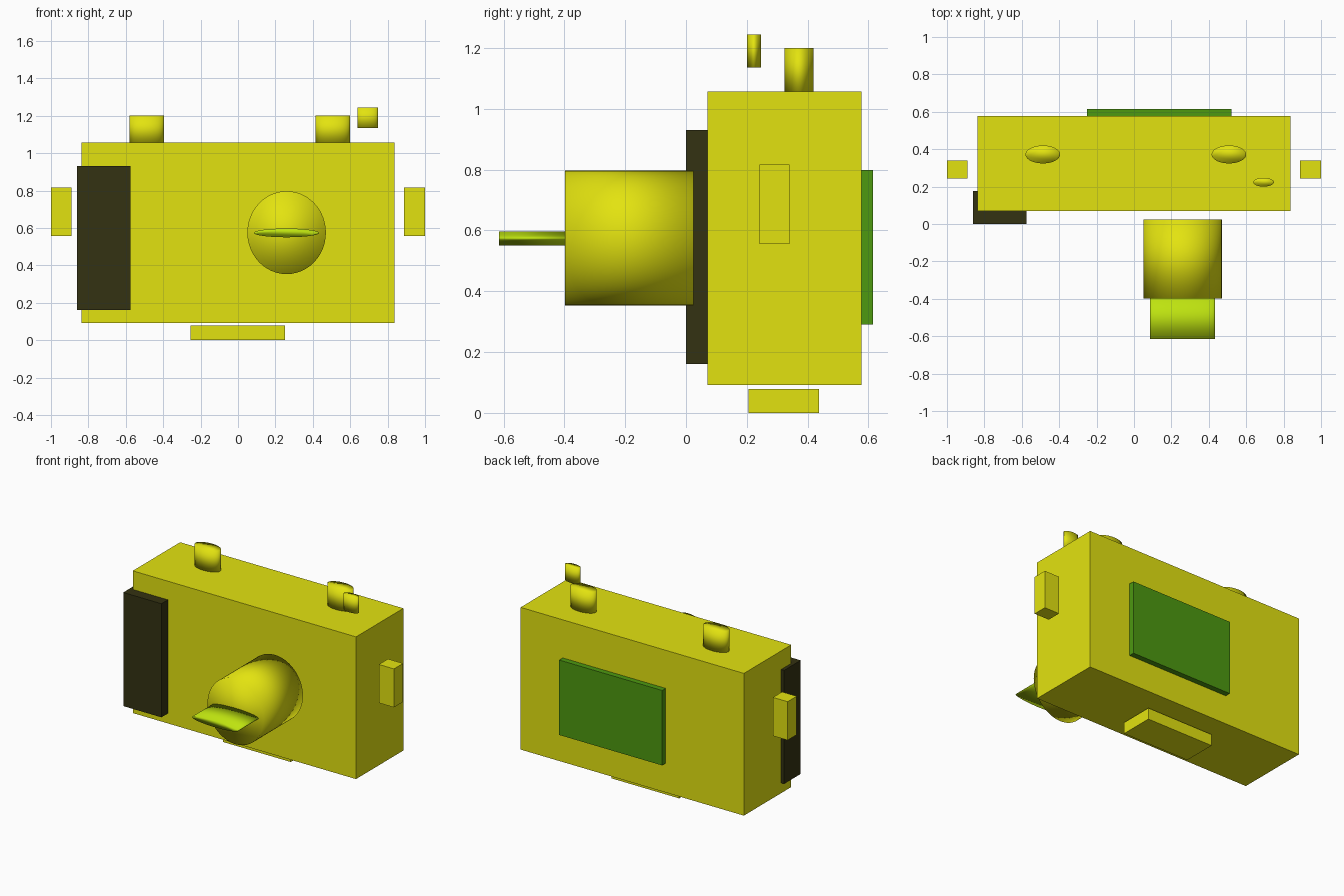
import bpy
import bmesh
from math import pi
from mathutils import Matrix, Vector

if "Cube" in bpy.data.objects:
    bpy.data.objects.remove(bpy.data.objects["Cube"])


def material(name, rgb):
    m = bpy.data.materials.new(name)
    m.diffuse_color = (*rgb, 1.0)
    m.use_nodes = True
    m.node_tree.nodes["Principled BSDF"].inputs["Base Color"].default_value = m.diffuse_color
    return m


YELLOW = material("camera yellow", (0.768, 0.768, 0.005))
DARK = material("grip dark olive", (0.034, 0.032, 0.006))
LIME = material("glass lime", (0.515, 0.768, 0.005))
GREEN = material("screen green", (0.074, 0.319, 0.005))


def make(name, bm, lo, hi, mat, smooth=False):
    """Fit a unit-sized mesh to the box lo..hi and add it to the scene."""
    lo, hi = Vector(lo), Vector(hi)
    bm.transform(Matrix.Translation((lo + hi) / 2) @ Matrix.Diagonal((*(hi - lo), 1)))
    for f in bm.faces:
        f.smooth = smooth
    me = bpy.data.meshes.new(name)
    bm.to_mesh(me)
    bm.free()
    me.materials.append(mat)
    ob = bpy.data.objects.new(name, me)
    bpy.context.collection.objects.link(ob)
    return ob


def box(name, lo, hi, mat):
    bm = bmesh.new()
    bmesh.ops.create_cube(bm, size=1)
    return make(name, bm, lo, hi, mat)


def cylinder(name, lo, hi, mat, along_y=False):
    # smooth all over, so the caps shade as if rounded
    bm = bmesh.new()
    rot = Matrix.Rotation(pi / 2, 4, 'X') if along_y else Matrix()
    bmesh.ops.create_cone(bm, cap_ends=True, segments=48, radius1=0.5,
                          radius2=0.5, depth=1, matrix=rot)
    return make(name, bm, lo, hi, mat, smooth=True)


# Body, grip, rear screen and base plate
box("body", (-0.838, 0.07, 0.092), (0.836, 0.577, 1.056), YELLOW)
box("grip", (-0.86, 0.0, 0.16), (-0.575, 0.177, 0.93), DARK)
box("screen", (-0.252, 0.56, 0.29), (0.52, 0.615, 0.798), GREEN)
box("base_plate", (-0.255, 0.205, 0.0), (0.252, 0.438, 0.078), YELLOW)

# Strap lugs on both sides
for side, x0, x1 in (("left", -1.0, -0.89), ("right", 0.887, 1.0)):
    box(side + "_strap_lug", (x0, 0.242, 0.556), (x1, 0.34, 0.817), YELLOW)

# Lens barrel and the flat glass in front of it
cylinder("lens_barrel", (0.05, -0.398, 0.353), (0.47, 0.025, 0.797), YELLOW, True)
cylinder("lens_glass", (0.085, -0.615, 0.55), (0.433, -0.39, 0.597), LIME, True)

# Dials on top and the small shutter button
for side, x0 in (("left", -0.58), ("right", 0.415)):
    cylinder(side + "_dial", (x0, 0.324, 1.05), (x0 + 0.185, 0.42, 1.2), YELLOW)
cylinder("shutter_button", (0.638, 0.2, 1.135), (0.748, 0.247, 1.244), YELLOW)
